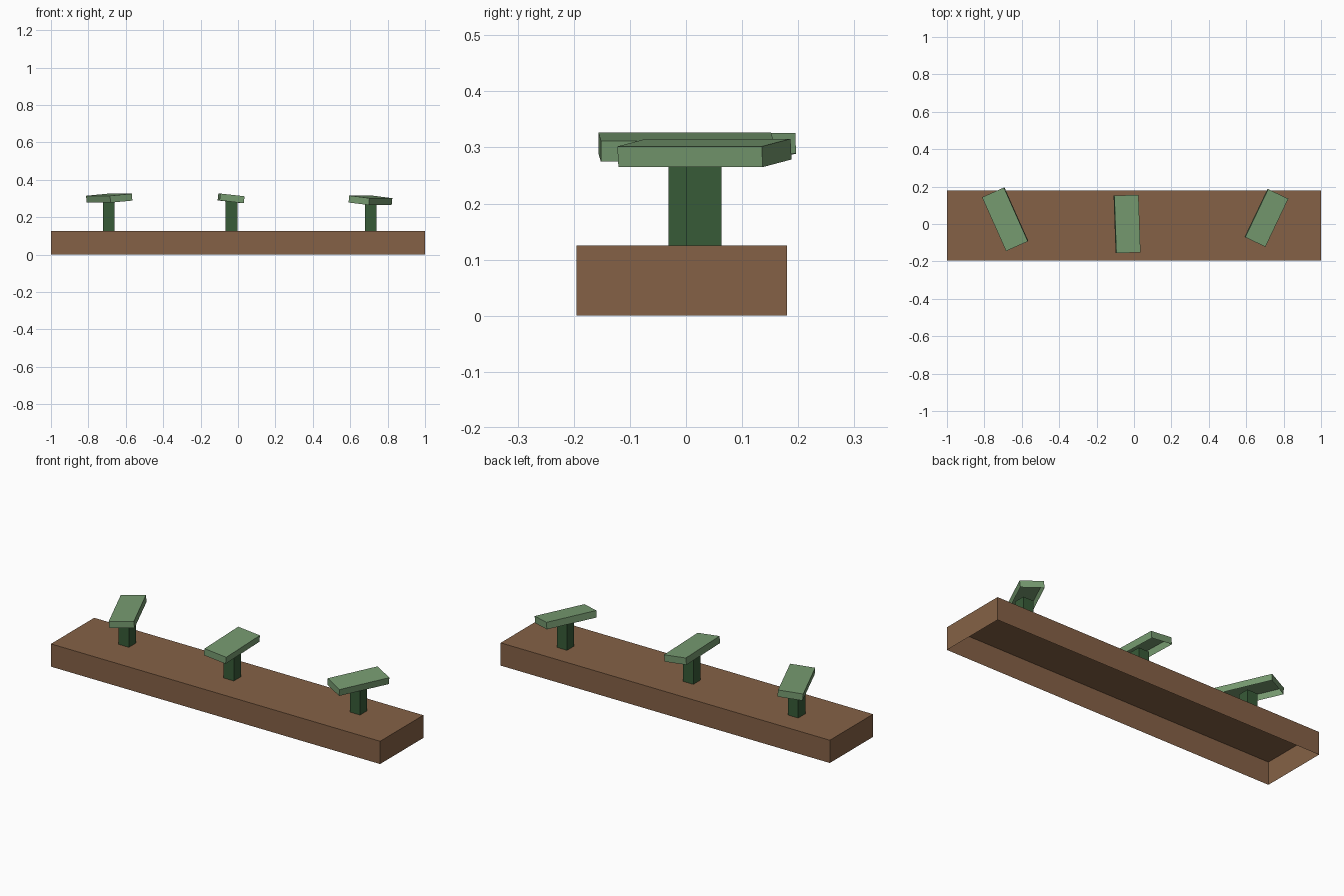
import bpy
import bmesh
from math import radians
from mathutils import Matrix, Vector

cube = bpy.data.objects.get("Cube")
if cube:
    bpy.data.objects.remove(cube, do_unlink=True)


def material(name, rgb):
    mat = bpy.data.materials.new(name)
    mat.use_nodes = True
    mat.diffuse_color = (*rgb, 1)
    mat.node_tree.nodes["Principled BSDF"].inputs["Base Color"].default_value = (*rgb, 1)
    return mat


def open_box(name, size, top_center, mat, turn=0, tilt=0):
    """Box without a bottom face, hung from the centre of its top face."""
    bm = bmesh.new()
    bmesh.ops.create_cube(bm, size=1)
    bm.normal_update()
    bottom = [f for f in bm.faces if f.normal.z < -0.5]
    bmesh.ops.delete(bm, geom=bottom, context="FACES")
    bm.transform(Matrix.Diagonal((*size, 1)) @ Matrix.Translation((0, 0, -0.5)))
    mesh = bpy.data.meshes.new(name)
    bm.to_mesh(mesh)
    bm.free()
    mesh.materials.append(mat)
    obj = bpy.data.objects.new(name, mesh)
    obj.matrix_world = (Matrix.Translation(Vector(top_center))
                        @ Matrix.Rotation(radians(turn), 4, "Z")
                        @ Matrix.Rotation(radians(tilt), 4, "Y"))
    bpy.context.collection.objects.link(obj)
    return obj


soil = material("soil_brown", (0.235, 0.121, 0.061))
stem_green = material("dark_green", (0.039, 0.104, 0.039))
leaf_green = material("leaf_green", (0.185, 0.330, 0.165))

# Long planting bed
open_box("bed", (2, 0.375, 0.125), (0, -0.0075, 0.125), soil)

# Sprouts: side, x, y, leaf width, leaf length, leaf top, turn, tilt
sprouts = [
    ("right", -0.69, 0.025, 0.128, 0.315, 0.320, 24, -5),
    ("middle", -0.035, 0.0, 0.130, 0.308, 0.319, 2, 6.5),
    ("left", 0.71, 0.032, 0.120, 0.285, 0.3085, -25.5, 6.5),
]
for side, x, y, width, length, top, turn, tilt in sprouts:
    stem_top = top - 0.033
    open_box(side + "_stem", (0.062, 0.062, stem_top - 0.125),
             (x, y, stem_top), stem_green)
    open_box(side + "_leaf", (width, length, 0.037), (x, y, top),
             leaf_green, turn, tilt)
